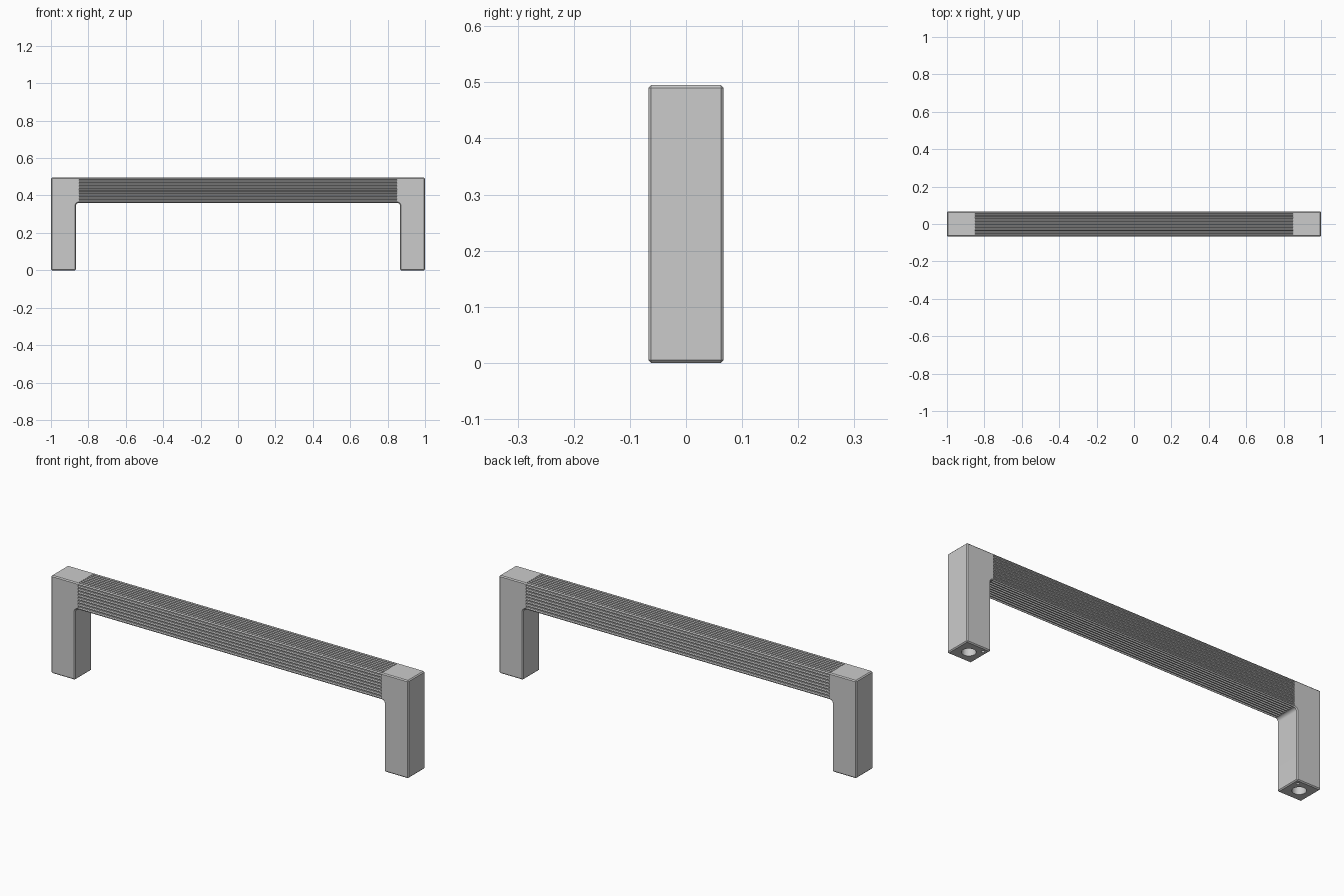
import bpy, bmesh, math

if "Cube" in bpy.data.objects:
    bpy.data.objects.remove(bpy.data.objects["Cube"])

W = 0.067        # half thickness of the square section
TOP = 0.495      # overall height
LOW = TOP - 2 * W  # underside of the grip
INNER = 1 - 2 * W  # inner face of the leg
JOIN = 0.85      # where the ribbed grip meets the leg
CH = 0.005       # edge chamfer


def new_object(name, bm):
    bmesh.ops.recalc_face_normals(bm, faces=bm.faces)
    me = bpy.data.meshes.new(name)
    bm.to_mesh(me)
    bm.free()
    ob = bpy.data.objects.new(name, me)
    bpy.context.collection.objects.link(ob)
    return ob


def extrude_profile(points, direction):
    bm = bmesh.new()
    face = bm.faces.new([bm.verts.new(p) for p in points])
    ext = bmesh.ops.extrude_face_region(bm, geom=[face])
    verts = [g for g in ext["geom"] if isinstance(g, bmesh.types.BMVert)]
    bmesh.ops.translate(bm, verts=verts, vec=direction)
    bmesh.ops.recalc_face_normals(bm, faces=bm.faces)
    return bm


# Corner leg: L profile with a small inner fillet
r = INNER - JOIN
profile = [(JOIN, TOP), (1, TOP), (1, 0), (INNER, 0)]
for i in range(7):
    a = i / 6 * math.pi / 2
    profile.append((JOIN + r * math.cos(a), LOW - r + r * math.sin(a)))
bm = extrude_profile([(x, -W, z) for x, z in profile], (0, 2 * W, 0))


# Chamfer all sharp outer edges except the joint with the grip
def chamfered(e):
    at_joint = all(abs(v.co.x - JOIN) < 1e-5 for v in e.verts)
    return not at_joint and e.is_convex and e.calc_face_angle() > 0.8


bmesh.ops.bevel(bm, geom=[e for e in bm.edges if chamfered(e)], offset=CH,
                offset_type='OFFSET', segments=1, profile=0.5,
                affect='EDGES', clamp_overlap=False)
leg = new_object("legs", bm)


# Screw hole and locating pin hole in the foot
def drill(name, x, y, radius, depth, sides):
    hole = bmesh.new()
    bmesh.ops.create_cone(hole, cap_ends=True, segments=sides, radius1=radius,
                          radius2=radius, depth=2 * depth)
    bmesh.ops.translate(hole, verts=hole.verts, vec=(x, y, 0))
    cutter = new_object(name, hole)
    cutter.hide_render = True
    cutter.hide_set(True)
    cutter.display_type = 'WIRE'
    mod = leg.modifiers.new(name, 'BOOLEAN')
    mod.operation = 'DIFFERENCE'
    mod.solver = 'EXACT'
    mod.object = cutter


drill("screw_hole_cutter", 1 - W, 0, 0.032, 0.2, 40)
drill("pin_hole_cutter", 1 - W - 0.043, 0.043, 0.008, 0.04, 16)

mirror = leg.modifiers.new("other_leg", 'MIRROR')
mirror.use_mirror_merge = False

# Ribbed grip: square section with grooves on all four sides
N = 8
span = 2 * (W - CH)
pitch = span / N
DEPTH = 0.006
side = [(-W + CH, W)]
for i in range(N):
    s = -W + CH + i * pitch
    side += [(s + 0.15 * pitch, W), (s + 0.35 * pitch, W - DEPTH),
             (s + 0.65 * pitch, W - DEPTH), (s + 0.85 * pitch, W)]
side.append((W - CH, W))

section = []
for k in range(4):
    for u, v in side:
        for _ in range(k):
            u, v = v, -u
        section.append((-JOIN, u, LOW + W + v))
new_object("ribbed_grip", extrude_profile(section, (2 * JOIN, 0, 0)))

# Smooth hole walls, crisp edges elsewhere
bpy.context.view_layer.objects.active = leg
leg.select_set(True)
bpy.ops.object.shade_smooth_by_angle(angle=math.radians(30))
